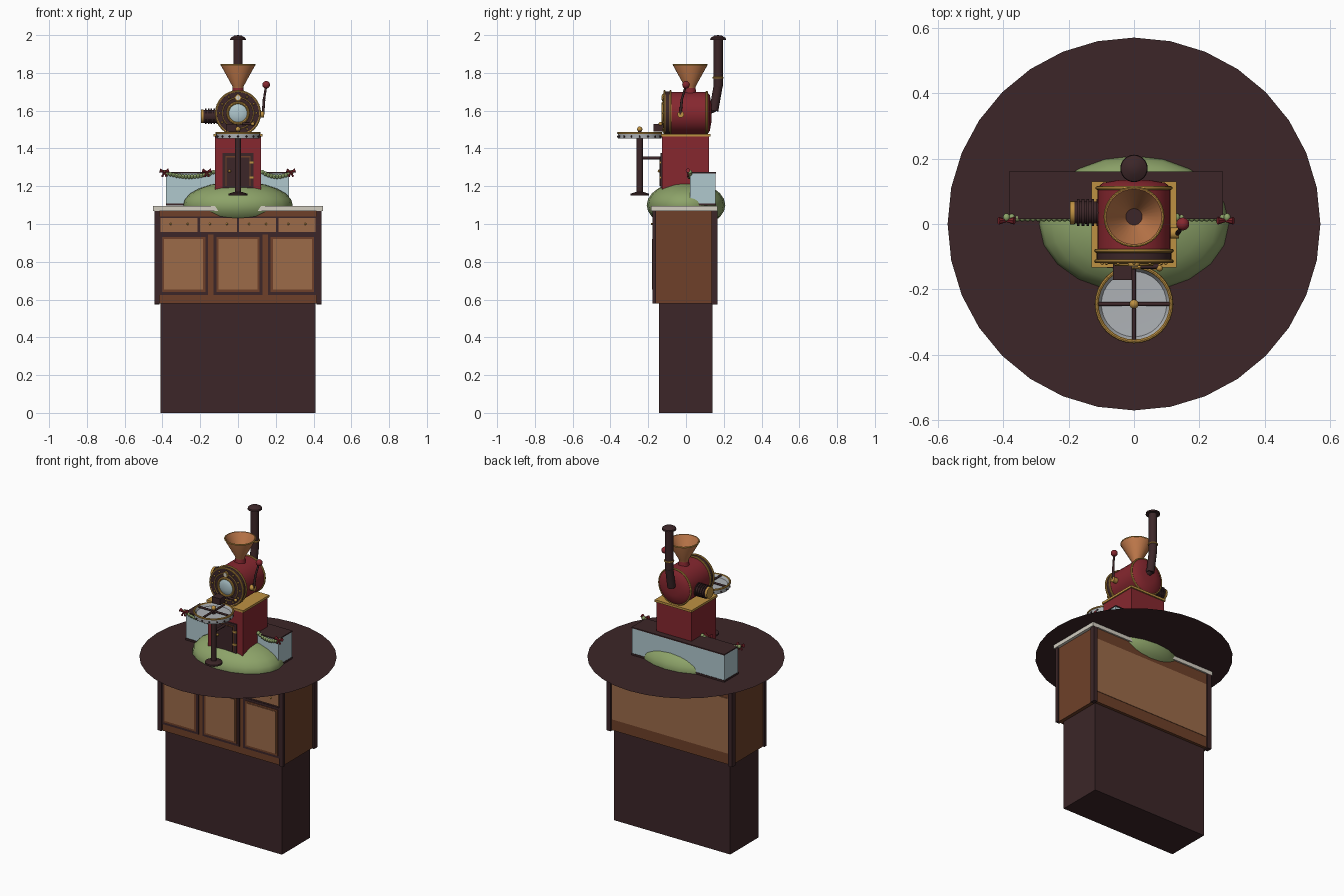
import bpy, bmesh, math
from mathutils import Vector

if "Cube" in bpy.data.objects:
    bpy.data.objects.remove(bpy.data.objects["Cube"])


def mat(name, hexcode):
    """Flat material from a display colour."""
    m = bpy.data.materials.new(name)
    c = [int(hexcode[i:i + 2], 16) / 255 for i in (0, 2, 4)]
    m.diffuse_color = [((v + 0.055) / 1.055) ** 2.4 for v in c] + [1]
    m.use_nodes = True
    m.node_tree.nodes["Principled BSDF"].inputs["Base Color"].default_value = m.diffuse_color
    return m


DARK, RED = mat("dark brown", "3C2628"), mat("deep red", "86272F")
PANEL, WOOD = mat("light wood", "9C6B49"), mat("mid wood", "6E4029")
GREEN, BLUE = mat("grass green", "8DA369"), mat("pale blue", "B0C8CE")
GOLD, GREY = mat("gold", "BE9142"), mat("grey metal", "AEB2B6")
COPPER, IVORY = mat("copper", "BE784A"), mat("ivory", "D2CDC0")


def finish(bm, name, m, smooth=True):
    bmesh.ops.recalc_face_normals(bm, faces=bm.faces)
    me = bpy.data.meshes.new(name)
    bm.to_mesh(me)
    bm.free()
    me.materials.append(m)
    ob = bpy.data.objects.new(name, me)
    bpy.context.collection.objects.link(ob)
    if smooth:
        bpy.ops.object.select_all(action='DESELECT')
        ob.select_set(True)
        bpy.context.view_layer.objects.active = ob
        bpy.ops.object.shade_smooth_by_angle(angle=math.radians(40))
    return ob


def box(name, m, x0, x1, y0, y1, z0, z1):
    bm = bmesh.new()
    bmesh.ops.create_cube(bm, size=1)
    for v in bm.verts:
        v.co = ((x0 + x1) / 2 + v.co.x * (x1 - x0), (y0 + y1) / 2 + v.co.y * (y1 - y0),
                (z0 + z1) / 2 + v.co.z * (z1 - z0))
    return finish(bm, name, m, False)


def lathe(name, m, origin, axis, profile, n=24):
    """Revolve (radius, distance) pairs around an axis."""
    q = Vector((0, 0, 1)).rotation_difference(Vector(axis))
    bm = bmesh.new()
    rings = []
    for r, h in profile:
        rings.append([bm.verts.new(Vector(origin) + q @ Vector(
            (r * math.cos(2 * math.pi * k / n), r * math.sin(2 * math.pi * k / n), h)))
            for k in range(n)])
    for a, b in zip(rings, rings[1:]):
        for k in range(n):
            bm.faces.new((a[k], a[(k + 1) % n], b[(k + 1) % n], b[k]))
    bmesh.ops.remove_doubles(bm, verts=bm.verts, dist=1e-5)
    return finish(bm, name, m)


def rod(name, m, a, b, r, r2=None, n=16):
    a, b = Vector(a), Vector(b)
    length, r2 = (b - a).length, r if r2 is None else r2
    return lathe(name, m, a, b - a, [(0, 0), (r, 0), (r2, length), (0, length)], n)


def ring(name, m, c, axis, r, t):
    prof = [(r + t * math.cos(i * math.pi / 4), t * math.sin(i * math.pi / 4)) for i in range(9)]
    return lathe(name, m, c, axis, prof, 32)


def ball(name, m, c, rx, ry=None, rz=None, u=16, v=10):
    bm = bmesh.new()
    bmesh.ops.create_uvsphere(bm, u_segments=u, v_segments=v, radius=1)
    bmesh.ops.scale(bm, vec=(rx, ry or rx, rz or rx), verts=bm.verts)
    bmesh.ops.translate(bm, vec=c, verts=bm.verts)
    return finish(bm, name, m)


# Plinth, cabinet and counter
box("plinth", DARK, -.41, .41, -.143, .14, 0, .58)
box("cabinet_body", WOOD, -.432, .432, -.168, .158, .58, 1.07)
box("back_panel", PANEL, -.41, .41, .15, .161, .65, 1.0)
for s in (-1, 1):
    x0, x1 = sorted((s * .415, s * .442))
    box("front_post", DARK, x0, x1, -.178, -.158, .58, 1.07)
    box("back_post", DARK, x0, x1, .135, .168, .575, 1.07)
box("counter_top", IVORY, -.45, .45, -.185, .168, 1.07, 1.094)
box("front_board", DARK, -.415, .415, -.171, -.16, .945, 1.04)

# Drawers with knobs
for i in range(4):
    cx = -.312 + i * .208
    box("drawer", PANEL, cx - .098, cx + .098, -.178, -.165, .957, 1.033)
    for s in (-.045, .045):
        ball("drawer_knob", GOLD, (cx + s, -.18, 1.0), .006, u=8, v=6)

# Panelled doors
for cx in (-.288, 0, .288):
    for k, (m, inset) in enumerate(((DARK, 0), (WOOD, .015), (PANEL, .027))):
        box("door_layer", m, cx - .13 + inset, cx + .13 - inset, -.174 - k * .003, -.165,
            .625 + inset, .947 - inset)

# Round ground sheet over the counter
bm = bmesh.new()
bmesh.ops.create_circle(bm, cap_ends=True, segments=32, radius=.57)
bmesh.ops.translate(bm, vec=(0, 0, 1.097), verts=bm.verts)
finish(bm, "ground_disc", DARK, False)

# Hill and display case
ball("grass_hill", GREEN, (0, 0, 1.1), .29, .208, .125, 20, 12)
box("display_case", BLUE, -.38, .27, .02, .157, 1.1, 1.268)
box("case_lid", DARK, -.382, .272, .015, .16, 1.268, 1.275)
box("case_base", DARK, -.382, .272, .015, .16, 1.097, 1.108)

# Tower with door and roof plate
box("tower", RED, -.123, .123, -.127, .122, 1.1, 1.462)
box("roof_plate", GOLD, -.13, .13, -.133, .13, 1.462, 1.476)
box("tower_door", DARK, -.083, .083, -.134, -.12, 1.19, 1.375)
box("door_inset", WOOD, -.066, .066, -.136, -.13, 1.2, 1.36)
box("door_leaf", DARK, -.06, .06, -.139, -.13, 1.2, 1.353)
for z in (1.24, 1.32):
    box("door_hinge", GOLD, .06, .085, -.14, -.132, z, z + .012)
ball("door_handle", GOLD, (-.045, -.142, 1.28), .008, u=8, v=6)

# Drum: body with domed back, flange and porthole
CZ = 1.587
lathe("drum", RED, (0, -.1, CZ), (0, 1, 0),
      [(0, 0), (.112, 0), (.112, .212), (.095, .226), (.05, .234), (0, .236)], 32)
lathe("drum_flange", DARK, (0, -.118, CZ), (0, 1, 0), [(0, 0), (.115, 0), (.115, .035), (0, .035)], 32)
for y, r in ((-.114, .116), (-.082, .116), (.11, .112)):
    ring("drum_band", GOLD, (0, y, CZ), (0, 1, 0), r, .006)
ring("face_ring", GOLD, (0, -.119, CZ), (0, 1, 0), .082, .003)
ring("porthole_ring", GOLD, (0, -.122, CZ), (0, 1, 0), .055, .007)
lathe("porthole_glass", BLUE, (0, -.117, CZ), (0, -1, 0), [(.053, 0), (.04, .007), (.02, .011), (0, .012)])
for k in range(12):
    a = k * math.pi / 6
    ball("face_bolt", GOLD, (.097 * math.cos(a), -.119, CZ + .097 * math.sin(a)), .006, u=8, v=6)
rod("gauge", GOLD, (0, -.115, 1.668), (0, -.128, 1.668), .018)
rod("gauge_dial", IVORY, (0, -.12, 1.668), (0, -.13, 1.668), .012)

# Chute and sampling handle
box("chute", DARK, -.064, -.006, -.172, -.115, 1.49, 1.53)
rod("sampler", DARK, (.02, -.13, 1.53), (.075, -.13, 1.53), .007)
ball("sampler_knob", GOLD, (.078, -.135, 1.53), .01)

# Hopper
rod("hopper_neck", RED, (0, .022, 1.68), (0, .022, 1.722), .035, .028)
lathe("hopper", COPPER, (0, .022, 1.71), (0, 0, 1),
      [(.026, 0), (.03, .02), (.091, .13), (.091, .136), (.085, .136), (.024, .024)], 32)
ring("hopper_rim", GOLD, (0, .022, 1.843), (0, 0, 1), .089, .004)
rod("hopper_hole", DARK, (0, .022, 1.715), (0, .022, 1.736), .027)

# Chimney with bend, collar and cap
rod("chimney_elbow", DARK, (0, .115, 1.6), (0, .15, 1.615), .022)
rod("chimney_lower", DARK, (0, .147, 1.6), (0, .17, 1.73), .024)
ball("chimney_joint", DARK, (0, .17, 1.73), .025)
rod("chimney", DARK, (0, .17, 1.73), (0, .17, 1.98), .025)
ring("chimney_collar", GOLD, (0, .17, 1.775), (0, 0, 1), .025, .005)
lathe("chimney_cap", DARK, (0, .17, 1.975), (0, 0, 1), [(0, 0), (.042, 0), (.04, .01), (.02, .022), (0, .025)])

# Ribbed motor on the left
rod("motor", DARK, (-.185, .035, 1.57), (-.09, .035, 1.57), .034)
for i in range(5):
    x = -.175 + i * .015
    rod("motor_rib", DARK, (x, .035, 1.57), (x + .008, .035, 1.57), .041)
rod("motor_end", GOLD, (-.195, .035, 1.57), (-.182, .035, 1.57), .036)

# Lever on the right
rod("lever_hub", GOLD, (.1, -.028, 1.58), (.138, -.028, 1.58), .017)
rod("lever_lower", DARK, (.132, -.03, 1.58), (.138, -.022, 1.66), .007)
rod("lever_upper", DARK, (.138, -.022, 1.66), (.149, 0, 1.735), .006)
ball("lever_ball", RED, (.149, 0, 1.737), .02)

# Cooling tray on its stand
TY = -.245
lathe("tray", GREY, (0, TY, 1.452), (0, 0, 1),
      [(0, 0), (.114, 0), (.116, .03), (.108, .03), (.1, .016), (0, .014)], 32)
ring("tray_rim", GOLD, (0, TY, 1.482), (0, 0, 1), .114, .006)
for k in range(16):
    a = k * math.pi / 8
    ball("tray_rivet", DARK, (.116 * math.cos(a), TY + .116 * math.sin(a), 1.463), .005, u=8, v=6)
rod("stir_arm_x", DARK, (-.108, TY, 1.482), (.108, TY, 1.482), .006)
rod("stir_arm_y", DARK, (0, TY - .108, 1.482), (0, TY + .108, 1.482), .006)
rod("stir_hub", DARK, (0, TY, 1.462), (0, TY, 1.5), .01)
ball("stir_knob", GOLD, (0, TY, 1.502), .014)
rod("stand_post", DARK, (0, TY, 1.16), (0, TY, 1.455), .017)
lathe("stand_foot", DARK, (0, TY, 1.15), (0, 0, 1), [(0, 0), (.05, 0), (.05, .01), (.02, .02), (0, .02)])
rod("stand_brace", DARK, (0, TY, 1.35), (0, -.12, 1.35), .008)

# Sagging garlands with bows
for xa, xb in ((-.39, -.13), (.13, .285)):
    n = round(abs(xb - xa) / .016)
    for i in range(n + 1):
        t = i / n
        ball("garland_bead", GREEN, (xa + (xb - xa) * t, .02, 1.275 - .1 * t * (1 - t)),
             .011, .013, .012, 10, 6)
for x in (-.39, -.165, .28):
    for s in (-1, 1):
        rod("bow_loop", RED, (x, .01, 1.275), (x + s * .024, .01, 1.283), .004, .012, 8)
        rod("bow_tail", RED, (x, .01, 1.275), (x + s * .012, .01, 1.25), .003, .006, 8)
